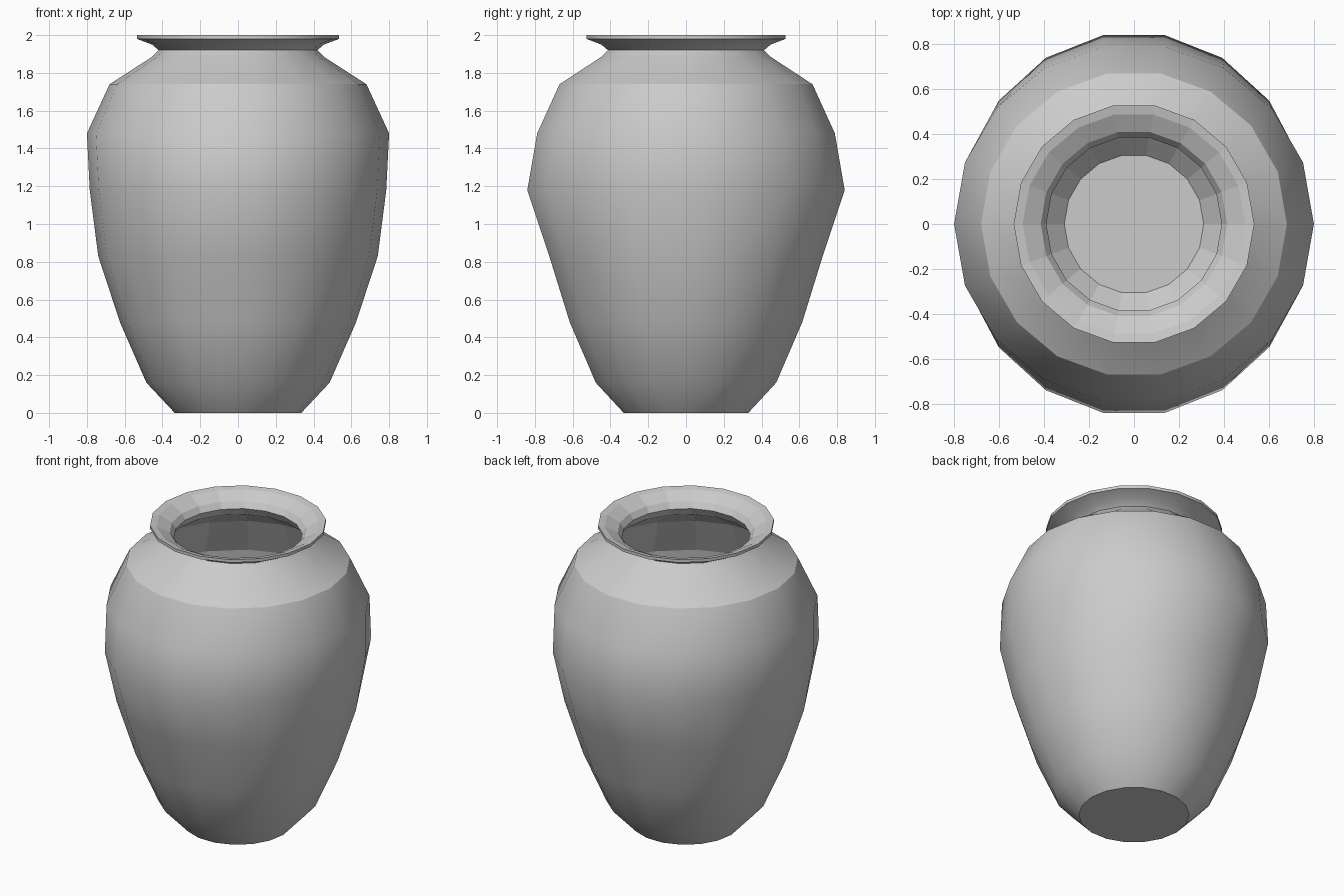
import bpy, bmesh
from math import cos, sin, pi, radians

if "Cube" in bpy.data.objects:
    bpy.data.objects.remove(bpy.data.objects["Cube"])

SIDES = 18
# Profile as (x radius, y radius, z): outside from base to rim, then inside down to the floor
outer = [(.335, .335, 0), (.485, .485, .16), (.625, .625, .48), (.74, .735, .83),
         (.785, .853, 1.18), (.80, .80, 1.48), (.68, .68, 1.74), (.455, .455, 1.885),
         (.42, .42, 1.92), (.455, .455, 1.95), (.535, .535, 1.98), (.535, .535, 2.0)]
inner = [(.495, .495, 1.992), (.415, .415, 1.95), (.39, .39, 1.912), (.42, .42, 1.86),
         (.65, .65, 1.71), (.76, .76, 1.465), (.748, .81, 1.18), (.70, .695, .84),
         (.585, .585, .495), (.45, .45, .18), (.31, .31, .04)]

# Vase body: loft of rings with closed base and inner floor
bm = bmesh.new()
rings = []
for rx, ry, z in outer + inner:
    rings.append([bm.verts.new((rx * cos(2 * pi * i / SIDES), ry * sin(2 * pi * i / SIDES), z))
                  for i in range(SIDES)])
flat_faces = []
for k, (a, b) in enumerate(zip(rings, rings[1:])):
    for i in range(SIDES):
        j = (i + 1) % SIDES
        f = bm.faces.new((a[i], a[j], b[j], b[i]))
        if k >= len(outer) - 1:
            flat_faces.append(f)
bm.faces.new(rings[0][::-1])
bm.faces.new(rings[-1])
bmesh.ops.recalc_face_normals(bm, faces=bm.faces)
bm.faces.index_update()
flat_ids = [f.index for f in flat_faces]

mesh = bpy.data.meshes.new("vase")
bm.to_mesh(mesh)
bm.free()
vase = bpy.data.objects.new("vase", mesh)
bpy.context.collection.objects.link(vase)
bpy.context.view_layer.objects.active = vase
vase.select_set(True)
bpy.ops.object.shade_smooth_by_angle(angle=radians(30))

# Inner lip and interior stay faceted
for i in flat_ids:
    mesh.polygons[i].use_smooth = False
